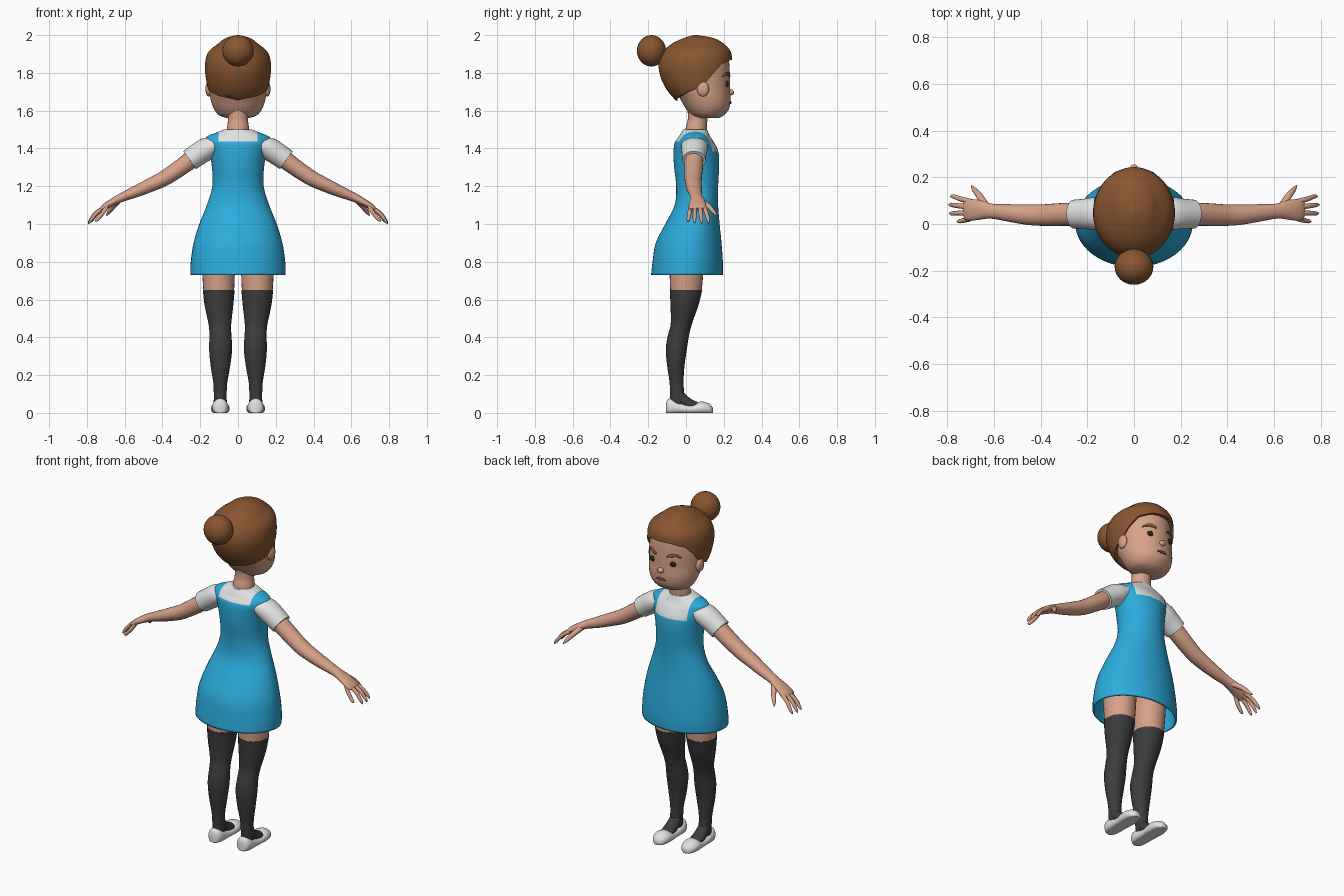
import bpy, bmesh, math
from mathutils import Vector

if "Cube" in bpy.data.objects:
    bpy.data.objects.remove(bpy.data.objects["Cube"])


def material(name, rgb):
    m = bpy.data.materials.new(name)
    m.diffuse_color = (*rgb, 1)
    m.use_nodes = True
    m.node_tree.nodes["Principled BSDF"].inputs["Base Color"].default_value = m.diffuse_color
    return m


SKIN = material("skin", (0.68, 0.36, 0.25))
HAIR = material("brown_hair", (0.25, 0.092, 0.03))
BLUE = material("blue_dress", (0.025, 0.41, 0.72))
WHITE = material("white_cloth", (0.75, 0.76, 0.76))
DARK = material("dark_stocking", (0.045, 0.045, 0.045))
EYE = material("eye", (0.02, 0.018, 0.02))
LIP = material("lip", (0.22, 0.06, 0.04))


def smooth_rows(rows, steps=4):
    """Catmull-Rom resampling of rows of numbers."""
    out = []
    for i in range(len(rows) - 1):
        a, b, c, d = rows[max(i - 1, 0)], rows[i], rows[i + 1], rows[min(i + 2, len(rows) - 1)]
        for k in range(steps):
            t = k / steps
            out.append(tuple(0.5 * (2 * q + (r - p) * t + (2 * p - 5 * q + 4 * r - s) * t * t
                                    + (3 * q - p - 3 * r + s) * t ** 3)
                             for p, q, r, s in zip(a, b, c, d)))
    return out + [tuple(rows[-1])]


def mesh_object(name, rings, mats, cap_start=True, cap_end=True, edit=None):
    """Skin a list of point rings into one smooth object."""
    bm = bmesh.new()
    vs = [[bm.verts.new(p) for p in ring] for ring in rings]
    n = len(rings[0])
    for r0, r1 in zip(vs, vs[1:]):
        for i in range(n):
            bm.faces.new((r0[i], r0[(i + 1) % n], r1[(i + 1) % n], r1[i]))
    if cap_start:
        bm.faces.new(vs[0][::-1])
    if cap_end:
        bm.faces.new(vs[-1])
    bmesh.ops.recalc_face_normals(bm, faces=bm.faces)
    if edit:
        edit(bm)
    me = bpy.data.meshes.new(name)
    bm.to_mesh(me)
    bm.free()
    for m in mats:
        me.materials.append(m)
    ob = bpy.data.objects.new(name, me)
    bpy.context.collection.objects.link(ob)
    bpy.ops.object.select_all(action='DESELECT')
    ob.select_set(True)
    bpy.context.view_layer.objects.active = ob
    bpy.ops.object.shade_smooth_by_angle(angle=math.radians(50))
    return ob


def tube(name, pts, mat, ref=(0, 1, 0), axis=None, seg=20, steps=4, floor=None):
    """Elliptical tube through (x, y, z, radius along ref, other radius)."""
    pts = smooth_rows(pts, steps)
    rings = []
    for i, p in enumerate(pts):
        t = Vector(axis) if axis else (Vector(pts[min(i + 1, len(pts) - 1)][:3])
                                       - Vector(pts[max(i - 1, 0)][:3])).normalized()
        a = Vector(ref)
        a = (a - t * a.dot(t)).normalized()
        b = t.cross(a)
        ring = []
        for k in range(seg):
            w = 2 * math.pi * k / seg
            v = Vector(p[:3]) + a * p[3] * math.cos(w) + b * p[4] * math.sin(w)
            if floor is not None:
                v.z = max(v.z, floor)
            ring.append(v)
        rings.append(ring)
    return mesh_object(name, rings, [mat])


def ellipsoid(name, loc, rad, mat, seg=24):
    rows = [(loc[0], loc[1], loc[2] - rad[2] * math.cos(w), rad[0] * math.sin(w), rad[1] * math.sin(w))
            for w in [0.04 + (math.pi - 0.08) * i / 14 for i in range(15)]]
    return tube(name, rows, mat, (1, 0, 0), (0, 0, 1), seg, 1)


def stack(rows, seg):
    """Horizontal rings from (z, half width, front y, back y)."""
    return [[(rx * math.sin(w), (yf + yb) / 2 + (yf - yb) / 2 * math.cos(w), z)
             for w in [2 * math.pi * k / seg for k in range(seg)]] for z, rx, yf, yb in rows]


def lookup(rows, z):
    for a, b in zip(rows, rows[1:]):
        if z <= b[0]:
            t = max(0, (z - a[0]) / (b[0] - a[0]))
            return [p + (q - p) * t for p, q in zip(a, b)]
    return rows[-1]


# Dress and shirt body, with square necklines cut in
BODY = smooth_rows([(.73, .252, .195, -.185), (.80, .25, .195, -.177), (.90, .235, .188, -.16),
                    (1.0, .205, .178, -.11), (1.1, .165, .17, -.06), (1.2, .136, .17, -.052),
                    (1.3, .138, .175, -.063), (1.38, .152, .172, -.066), (1.43, .168, .15, -.06),
                    (1.46, .168, .13, -.04), (1.48, .125, .12, -.028), (1.5, .075, .112, -.015)])
STRAP, BIB, BACK = 0.103, 1.385, 1.437


def cut_necklines(bm):
    for co, no in [((STRAP, 0, 0), (1, 0, 0)), ((-STRAP, 0, 0), (1, 0, 0)),
                   ((0, 0, BIB), (0, 0, 1)), ((0, 0, BACK), (0, 0, 1))]:
        bmesh.ops.bisect_plane(bm, geom=bm.verts[:] + bm.edges[:] + bm.faces[:],
                               plane_co=co, plane_no=no)
    for f in bm.faces:
        c = f.calc_center_median()
        f.material_index = int(abs(c.x) < STRAP and c.z > (BIB if c.y > 0.045 else BACK))


dress = mesh_object("dress", stack(BODY, 48), [BLUE, WHITE], cap_start=False, edit=cut_necklines)
shell = dress.modifiers.new("cloth", 'SOLIDIFY')
shell.thickness = 0.01
shell.offset = -1

# Neck and head
tube("neck", [(0, .05, 1.46, .062, .058), (0, .055, 1.51, .058, .056), (0, .062, 1.56, .053, .052),
              (0, .065, 1.64, .06, .06)], SKIN, (1, 0, 0), (0, 0, 1), 24)
HEAD = smooth_rows([(1.56, .055, .17, .06), (1.575, .1, .2, .03), (1.61, .128, .228, 0),
                    (1.66, .145, .236, -.03), (1.72, .152, .234, -.07), (1.80, .158, .232, -.11),
                    (1.88, .145, .222, -.11), (1.94, .1, .17, -.06), (1.975, .02, .08, .03)])
mesh_object("head", stack(HEAD, 40), [SKIN])


def face_y(x, z):
    _, rx, yf, yb = lookup(HEAD, z)
    return (yf + yb) / 2 + (yf - yb) / 2 * math.sqrt(1 - (x / rx) ** 2)


# Hair cap following a hairline that drops behind the ears
CAP = smooth_rows([(1.64, .115, .2, -.04), (1.70, .152, .215, -.095), (1.77, .17, .235, -.132),
                   (1.845, .175, .243, -.146), (1.91, .158, .238, -.122), (1.955, .105, .2, -.075),
                   (1.985, .065, .145, -.01), (2.0, .008, .06, .04)])
LINE = [(0, 1.87), (20, 1.868), (45, 1.845), (62, 1.79), (75, 1.74), (95, 1.712), (130, 1.68), (180, 1.655)]
cap_rings = []
for j in range(-1, 21):
    ring = []
    for k in range(64):
        w = 2 * math.pi * k / 64
        low = lookup(LINE, math.degrees(min(w, 2 * math.pi - w)))[1]
        z = low + (2.0 - low) * math.sin(max(j, 0) / 20 * math.pi / 2)
        _, rx, yf, yb = lookup(CAP, z)
        s = 0.9 if j < 0 else 1
        ring.append((s * rx * math.sin(w), (yf + yb) / 2 + s * (yf - yb) / 2 * math.cos(w), z))
    cap_rings.append(ring)
mesh_object("hair_cap", cap_rings, [HAIR], cap_start=False)
ellipsoid("hair_bun", (0, -.183, 1.917), (.083, .077, .083), HAIR, 32)

# Nose and mouth
ellipsoid("nose", (0, .237, 1.697), (.018, .018, .016), SKIN)
tube("mouth", [(x, face_y(x, 1.643) + .001, 1.643 + dz, .005, r) for x, dz, r in
               [(-.03, -.003, .002), (-.014, .002, .007), (0, 0, .008), (.014, .002, .007), (.03, -.003, .002)]],
     LIP, seg=12)

for side, s in (("left", -1), ("right", 1)):
    # Face details
    ellipsoid(side + "_ear", (s * .156, .09, 1.715), (.016, .032, .04), SKIN)
    ellipsoid(side + "_eye", (s * .065, face_y(.065, 1.742) - .002, 1.742), (.021, .009, .016), EYE)
    tube(side + "_eyebrow", [(s * x, face_y(x, z) + .002, z, .006, r) for x, z, r in
                             [(.035, 1.783, .005), (.06, 1.793, .009), (.085, 1.793, .007), (.105, 1.78, .002)]],
         HAIR, seg=12)

    # Sleeve and arm
    tube(side + "_sleeve", [(s * .12, .045, 1.418, .07, .045), (s * .165, .045, 1.398, .07, .06),
                            (s * .21, .043, 1.37, .065, .06), (s * .256, .042, 1.338, .062, .058)], WHITE, seg=28)
    tube(side + "_arm", [(s * .22, .042, 1.362, .05, .048), (s * .30, .041, 1.302, .049, .045),
                         (s * .39, .038, 1.242, .046, .041), (s * .46, .04, 1.208, .043, .037),
                         (s * .54, .048, 1.172, .037, .031), (s * .61, .055, 1.143, .032, .024),
                         (s * .66, .06, 1.118, .042, .02), (s * .705, .06, 1.092, .046, .016),
                         (s * .725, .06, 1.078, .04, .01)], SKIN, seg=24)
    # Fingers and thumb
    for i, (y0, y1, tip) in enumerate([(.095, .118, .785), (.073, .082, .793), (.048, .045, .79), (.026, .012, .758)]):
        tube(f"{side}_finger_{i + 1}",
             [(s * .695, y0, 1.093, .012, .012), (s * (tip - .045), (y0 + y1) / 2, 1.062, .011, .011),
              (s * (tip - .012), y1, 1.022, .009, .009), (s * tip, y1, 1.003 + (.79 - tip) * .5, .003, .003)],
             SKIN, seg=10, steps=3)
    tube(side + "_thumb", [(s * .63, .07, 1.13, .018, .016), (s * .66, .118, 1.095, .015, .014),
                           (s * .682, .145, 1.065, .011, .011), (s * .696, .164, 1.045, .003, .003)],
         SKIN, (1, 0, 0), seg=10, steps=3)

    # Bare thigh, stocking leg and foot
    tube(side + "_thigh", [(s * .102, .005, .92, .09, .1), (s * .103, .003, .78, .088, .092),
                           (s * .102, 0, .64, .081, .083)], SKIN, (1, 0, 0), (0, 0, 1), 28)
    tube(side + "_stocking", [(s * .102, 0, .65, .084, .086), (s * .101, -.008, .57, .076, .074),
                              (s * .096, -.025, .47, .06, .056), (s * .093, -.04, .41, .058, .056),
                              (s * .092, -.051, .34, .061, .056), (s * .093, -.054, .25, .052, .046),
                              (s * .094, -.05, .16, .037, .037), (s * .094, -.046, .09, .034, .038),
                              (s * .094, -.045, .03, .034, .042)], DARK, (1, 0, 0), (0, 0, 1), 28)
    tube(side + "_stocking_foot", [(s * .094, -.05, .10, .032, .032), (s * .094, -.01, .062, .035, .032),
                                   (s * .094, .035, .04, .038, .026), (s * .094, .085, .03, .036, .02)],
         DARK, (1, 0, 0))
    # Slip-on shoe with a low instep
    tube(side + "_shoe", [(s * .094, y, h * .4, w, h * .6) for y, w, h in
                          [(-.106, .012, .045), (-.098, .032, .07), (-.075, .043, .076), (-.04, .045, .06),
                           (0, .045, .048), (.04, .048, .05), (.075, .05, .06), (.105, .046, .056),
                           (.13, .034, .044), (.143, .012, .025)]],
         WHITE, (1, 0, 0), (0, 1, 0), 28, 3, floor=0)
